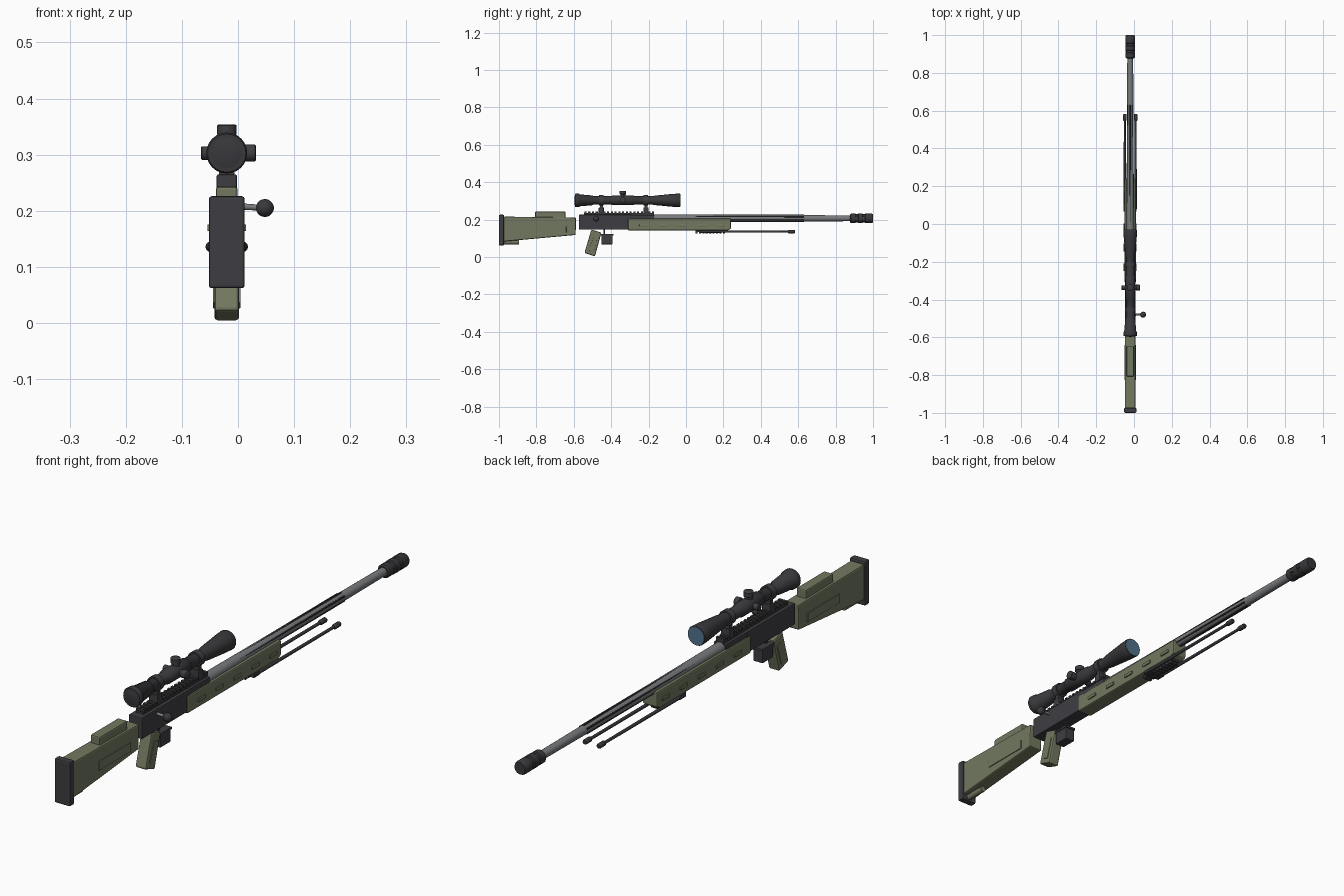
import bpy, bmesh, math
from mathutils import Matrix, Vector

if "Cube" in bpy.data.objects:
    bpy.data.objects.remove(bpy.data.objects["Cube"])

CX = -0.02  # centre line of the rifle


def material(name, rgb):
    m = bpy.data.materials.new(name)
    m.diffuse_color = (*rgb, 1)
    m.use_nodes = True
    m.node_tree.nodes["Principled BSDF"].inputs["Base Color"].default_value = m.diffuse_color
    return m


GREEN = material("olive green", (0.17, 0.19, 0.115))
DARK = material("gunmetal", (0.048, 0.047, 0.054))
BLACK = material("dark steel", (0.04, 0.04, 0.044))
STEEL = material("barrel steel", (0.19, 0.195, 0.205))
LENS = material("lens blue", (0.085, 0.17, 0.26))


def finish(name, bm, mat, bevel=0.0, smooth=False):
    bmesh.ops.recalc_face_normals(bm, faces=bm.faces)
    me = bpy.data.meshes.new(name)
    bm.to_mesh(me)
    bm.free()
    ob = bpy.data.objects.new(name, me)
    bpy.context.collection.objects.link(ob)
    me.materials.append(mat)
    if smooth:
        me.polygons.foreach_set("use_smooth", [True] * len(me.polygons))
    if bevel:
        mod = ob.modifiers.new("bevel", "BEVEL")
        mod.width = bevel
        mod.segments = 2
        mod.limit_method = 'ANGLE'
    return ob


def extrude_side(name, profile, half, mat, bevel=0.0, cx=CX):
    """Side outline of (y, z) points given a width across x."""
    bm = bmesh.new()
    a = [bm.verts.new((cx - half, y, z)) for y, z in profile]
    b = [bm.verts.new((cx + half, y, z)) for y, z in profile]
    bm.faces.new(a)
    bm.faces.new(b[::-1])
    for i in range(len(a)):
        j = (i + 1) % len(a)
        bm.faces.new((a[i], b[i], b[j], a[j]))
    return finish(name, bm, mat, bevel)


def box(name, half, y0, y1, z0, z1, mat, bevel=0.0, cx=CX):
    return extrude_side(name, [(y0, z0), (y1, z0), (y1, z1), (y0, z1)], half, mat, bevel, cx)


def lathe(name, profile, mat, origin=(CX, 0, 0), axis=(0, 1, 0), seg=24):
    """Closed solid of revolution from (distance, radius) points along an axis."""
    bm = bmesh.new()
    rot = Vector((0, 0, 1)).rotation_difference(Vector(axis)).to_matrix().to_4x4()
    mtx = Matrix.Translation(origin) @ rot
    rings = []
    for d, r in profile:
        rings.append([bm.verts.new(mtx @ Vector((r * math.cos(t), r * math.sin(t), d)))
                      for t in (2 * math.pi * k / seg for k in range(seg))])
    for p, q in zip(rings, rings[1:]):
        for k in range(seg):
            n = (k + 1) % seg
            bm.faces.new((p[k], p[n], q[n], q[k]))
    for ring, d in ((rings[0], profile[0][0]), (rings[-1], profile[-1][0])):
        c = bm.verts.new(mtx @ Vector((0, 0, d)))
        for k in range(seg):
            bm.faces.new((ring[k], ring[(k + 1) % seg], c))
    ob = finish(name, bm, mat, smooth=True)
    bpy.context.view_layer.objects.active = ob
    ob.select_set(True)
    bpy.ops.object.shade_smooth_by_angle(angle=math.radians(40))
    ob.select_set(False)
    return ob


# Stock, cheek rest, butt pad and rear foot
extrude_side("stock", [(-0.975, 0.083), (-0.59, 0.118), (-0.588, 0.211), (-0.975, 0.216)],
             0.028, GREEN, 0.005)
box("cheek_rest", 0.0195, -0.807, -0.645, 0.205, 0.243, GREEN, 0.005)
box("butt_pad", 0.032, -1.0, -0.973, 0.062, 0.226, DARK, 0.005)
lathe("stock_foot", [(-0.975, 0.011), (-0.893, 0.011)], GREEN, (CX, 0, 0.079))
for s in (-1, 1):
    box("stock_panel", 0.002, -0.825, -0.64, 0.13, 0.163, GREEN, 0.001, CX + s * 0.029)

# Receiver and toothed top rail
box("receiver", 0.027, -0.572, -0.29, 0.147, 0.226, DARK, 0.003)
box("receiver_front", 0.025, -0.30, -0.17, 0.15, 0.225, DARK, 0.003)
box("top_rail", 0.015, -0.545, -0.17, 0.222, 0.234, BLACK)
for i in range(19):
    y = -0.543 + i * 0.0201
    box("rail_tooth", 0.017, y, y + 0.011, 0.232, 0.243, BLACK)

# Bolt handle
lathe("bolt_handle", [(0.0, 0.006), (0.055, 0.005)], STEEL, (-0.005, -0.48, 0.208),
      (1, 0, -0.05), 12)
lathe("bolt_knob", [(0.016 * -math.cos(math.pi * k / 10), max(0.016 * math.sin(math.pi * k / 10), 0.001))
                    for k in range(11)], BLACK, (0.048, -0.48, 0.205), (1, 0, 0), 16)

# Handguard with side vents and lower rail
extrude_side("handguard", [(-0.31, 0.142), (0.222, 0.142), (0.24, 0.15), (0.24, 0.206), (-0.31, 0.206)],
             0.03, GREEN, 0.005)
for i in range(5):
    y = -0.25 + i * 0.105
    for s in (-1, 1):
        box("vent", 0.003, y, y + 0.042, 0.164, 0.176, GREEN, 0.001, CX + s * 0.0315)
box("lower_rail", 0.014, 0.05, 0.215, 0.134, 0.143, BLACK)
for i in range(9):
    y = 0.05 + i * 0.0185
    box("lower_rail_tooth", 0.016, y, y + 0.011, 0.127, 0.136, BLACK)

# Barrel, flutes and muzzle brake
lathe("barrel", [(-0.19, 0.021), (0.1, 0.0195), (0.9, 0.0155)], STEEL, (CX, 0, 0.207))
for k in range(6):
    a = math.pi / 6 + k * math.pi / 3
    lathe("flute", [(-0.03, 0.0035), (0.63, 0.0035)], BLACK,
          (CX + 0.0165 * math.cos(a), 0, 0.207 + 0.0165 * math.sin(a)), seg=8)
lathe("muzzle_brake", [(0.877, 0.020), (0.882, 0.025), (0.905, 0.025), (0.908, 0.022),
                       (0.918, 0.022), (0.921, 0.026), (0.943, 0.026), (0.946, 0.022),
                       (0.956, 0.022), (0.959, 0.026), (0.992, 0.026), (1.0, 0.022)],
      BLACK, (CX, 0, 0.207))
for y in (0.913, 0.951):
    box("brake_port", 0.0255, y - 0.006, y + 0.006, 0.199, 0.215, DARK)

# Folded bipod
for s in (-1, 1):
    x = CX + s * 0.0285
    lathe("bipod_leg", [(0.08, 0.0065), (0.56, 0.0055)], BLACK, (x, 0, 0.136), seg=12)
    lathe("bipod_foot", [(0.545, 0.006), (0.55, 0.0095), (0.578, 0.0095), (0.582, 0.007)],
          BLACK, (x, 0, 0.136), seg=12)
box("bipod_mount", 0.033, 0.075, 0.11, 0.128, 0.143, BLACK, 0.002)

# Pistol grip, trigger and magazine
extrude_side("grip", [(-0.506, 0.147), (-0.452, 0.13), (-0.487, 0.003), (-0.543, 0.022)],
             0.022, GREEN, 0.006)
for s in (-1, 1):
    extrude_side("grip_panel", [(-0.492, 0.11), (-0.472, 0.104), (-0.495, 0.026), (-0.522, 0.036)],
                 0.002, GREEN, 0.001, CX + s * 0.0225)
box("trigger", 0.004, -0.442, -0.434, 0.115, 0.15, BLACK)
box("magazine", 0.0195, -0.453, -0.392, 0.068, 0.122, DARK, 0.003)
box("magazine_lip", 0.022, -0.458, -0.388, 0.114, 0.123, DARK, 0.002)

# Scope: body, lens, rings and turrets
SZ = 0.303
lathe("scope_body", [(-0.594, 0.034), (-0.59, 0.0365), (-0.572, 0.0355), (-0.568, 0.032),
                     (-0.50, 0.026), (-0.495, 0.022), (-0.40, 0.022), (-0.395, 0.026),
                     (-0.28, 0.026), (-0.275, 0.022), (-0.185, 0.022), (-0.16, 0.026),
                     (-0.07, 0.0345), (-0.035, 0.0365), (-0.032, 0.035)], BLACK, (CX, 0, SZ))
lathe("scope_eyepiece", [(-0.597, 0.006), (-0.596, 0.02), (-0.592, 0.0345)], BLACK, (CX, 0, SZ))
lathe("scope_lens", [(-0.04, 0.0335), (-0.030, 0.0335)], LENS, (CX, 0, SZ))
for y in (-0.453, -0.214):
    lathe("scope_ring", [(y - 0.012, 0.0275), (y + 0.012, 0.0275)], DARK, (CX, 0, SZ))
    box("ring_post", 0.014, y - 0.008, y + 0.008, 0.238, 0.282, DARK)
    box("ring_base", 0.018, y - 0.014, y + 0.014, 0.234, 0.265, DARK, 0.003)
lathe("top_turret", [(0.0, 0.014), (0.031, 0.014), (0.033, 0.0175), (0.049, 0.0175), (0.051, 0.015)],
      DARK, (CX, -0.337, SZ), (0, 0, 1), 20)
lathe("right_turret", [(0.0, 0.013), (0.03, 0.013), (0.032, 0.0155), (0.05, 0.0155), (0.052, 0.013)],
      DARK, (CX, -0.337, SZ), (1, 0, 0), 20)
lathe("left_turret", [(0.0, 0.012), (0.044, 0.012), (0.046, 0.010)],
      DARK, (CX, -0.337, SZ), (-1, 0, 0), 20)
